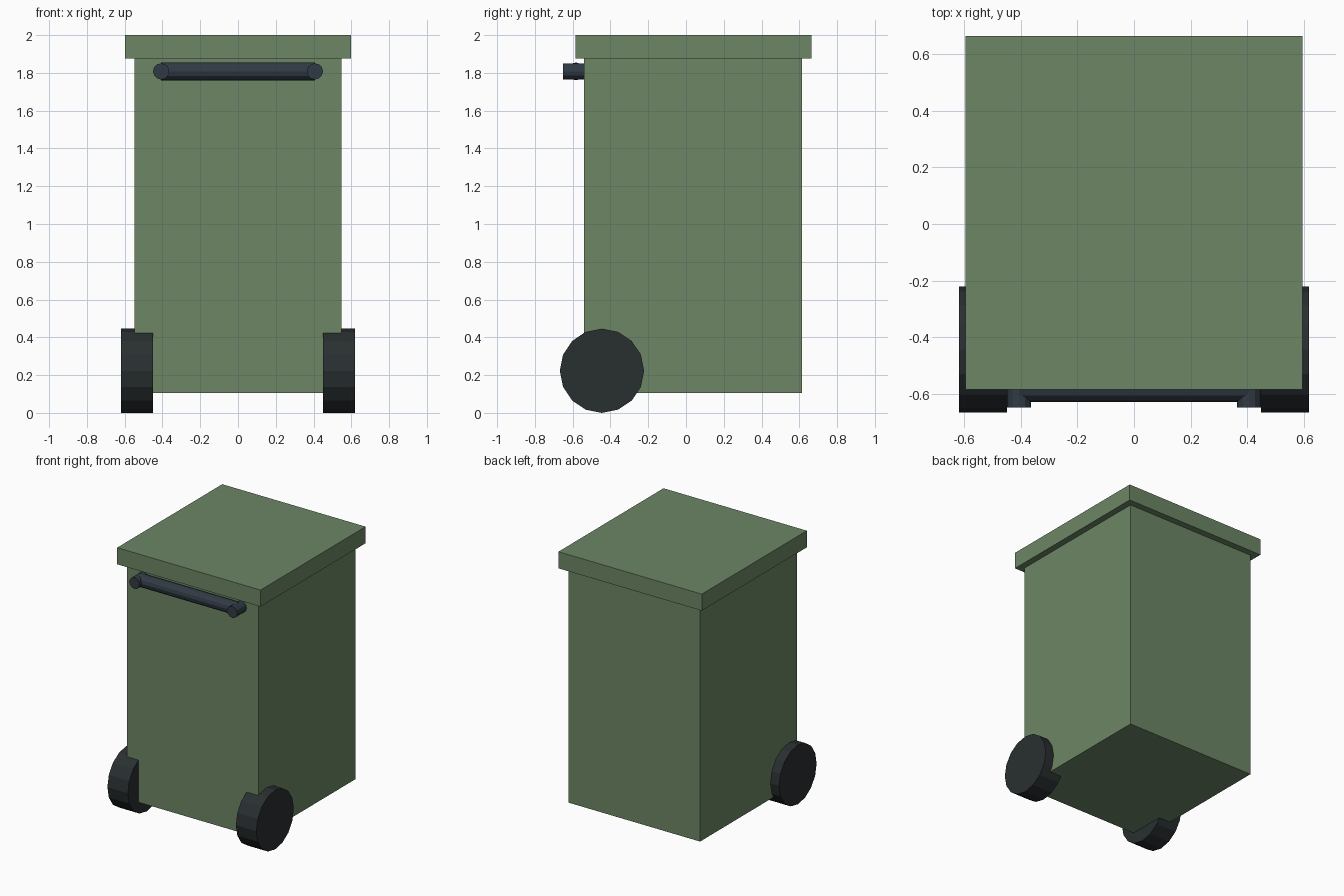
import bpy
from math import pi

if "Cube" in bpy.data.objects:
    bpy.data.objects.remove(bpy.data.objects["Cube"])


def material(name, rgb):
    m = bpy.data.materials.new(name)
    m.diffuse_color = (*rgb, 1)
    m.use_nodes = True
    m.node_tree.nodes["Principled BSDF"].inputs["Base Color"].default_value = m.diffuse_color
    return m


green = material("green_plastic", (0.15, 0.24, 0.13))
rubber = material("dark_rubber", (0.022, 0.028, 0.030))
steel = material("handle_grey", (0.030, 0.042, 0.058))


def box(name, lo, hi, mat):
    centre = [(a + b) / 2 for a, b in zip(lo, hi)]
    bpy.ops.mesh.primitive_cube_add(size=1, location=centre)
    o = bpy.context.object
    o.name = name
    o.scale = [b - a for a, b in zip(lo, hi)]
    bpy.ops.object.transform_apply(location=False, rotation=False, scale=True)
    o.data.materials.append(mat)


def cylinder(name, centre, radius, length, axis, sides, mat):
    # Vertex 0 starts on local +y, so a vertex stays on top for both axes
    rot = {"x": (pi / 2, 0, pi / 2), "y": (pi / 2, 0, 0)}[axis]
    bpy.ops.mesh.primitive_cylinder_add(vertices=sides, radius=radius,
                                        depth=length, location=centre, rotation=rot)
    o = bpy.context.object
    o.name = name
    o.data.materials.append(mat)


# Bin body and overhanging lid
box("body", (-0.548, -0.54, 0.105), (0.548, 0.615, 1.875), green)
box("lid", (-0.597, -0.585, 1.875), (0.597, 0.665, 2.0), green)

# Wheels and handle posts, mirrored left and right
for side, s in (("left", -1), ("right", 1)):
    cylinder(f"wheel_{side}", (s * 0.535, -0.445, 0.223), 0.223, 0.17, "x", 16, rubber)
    cylinder(f"handle_post_{side}", (s * 0.407, -0.59, 1.808), 0.043, 0.12, "y", 12, steel)

# Handle bar between the posts
cylinder("handle_bar", (0, -0.583, 1.808), 0.047, 0.814, "x", 12, steel)
